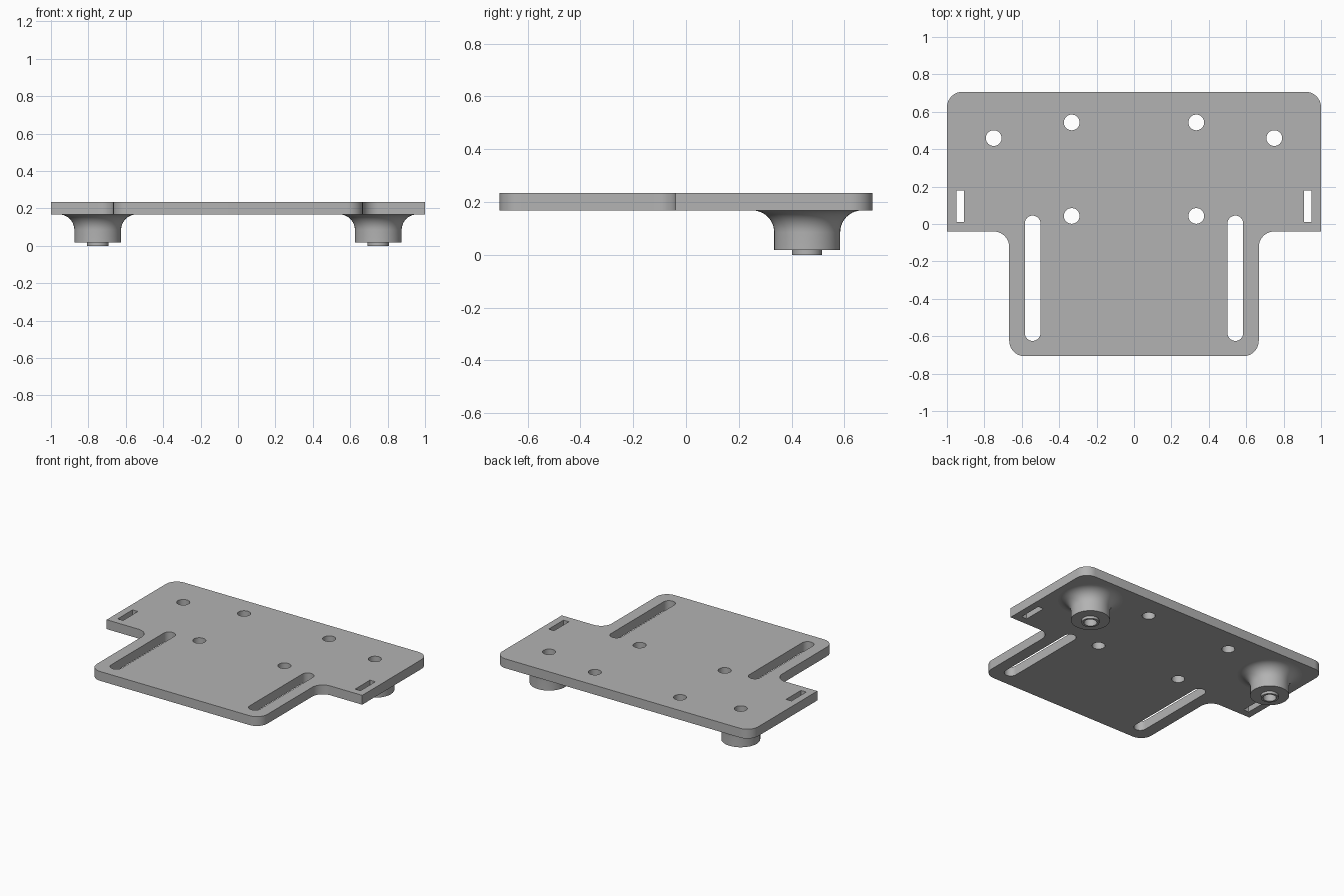
import bpy, bmesh, math
from mathutils import Vector

cube = bpy.data.objects.get("Cube")
if cube:
    bpy.data.objects.remove(cube, do_unlink=True)

PLATE_LOW, PLATE_TOP = 0.168, 0.234
HOLE_R, CORNER_R = 0.042, 0.083
BOSS_X, BOSS_Y = 0.75, 0.459

grey = bpy.data.materials.new("plain grey")
grey.use_nodes = True
colour = (0.45, 0.45, 0.45, 1)
grey.diffuse_color = colour
grey.node_tree.nodes["Principled BSDF"].inputs["Base Color"].default_value = colour


def rounded(corners, steps=10):
    """Outline of a right-angled polygon given as (x, y, radius) corners."""
    points = []
    for i, (x, y, r) in enumerate(corners):
        p = Vector((x, y))
        a = (Vector(corners[i - 1][:2]) - p).normalized() * r
        b = (Vector(corners[(i + 1) % len(corners)][:2]) - p).normalized() * r
        for k in range(steps + 1):
            t = math.pi / 2 * k / steps
            q = p + a + b - b * math.cos(t) - a * math.sin(t)
            if all((q - o).length > 1e-4 for o in points[-1:] + points[:1]):
                points.append(q)
    return points


def box(x, y, half_x, half_y, r=0):
    return rounded([(x + sx * half_x, y + sy * half_y, r)
                    for sx, sy in ((-1, -1), (1, -1), (1, 1), (-1, 1))])


def finish(obj):
    obj.data.materials.clear()
    obj.data.materials.append(grey)
    bpy.ops.object.select_all(action='DESELECT')
    obj.select_set(True)
    bpy.context.view_layer.objects.active = obj
    bpy.ops.object.shade_smooth_by_angle(angle=math.radians(30))


# Plate outline: wide rear with square shoulders, narrower front tab
half = [(0.667, -0.707, CORNER_R), (0.667, -0.04, CORNER_R),
        (1, -0.04, 0), (1, 0.707, CORNER_R)]
loops = [rounded(half + [(-x, y, r) for x, y, r in reversed(half)])]

# Mirrored openings: round holes, long slots, small strap slots
for side in (-1, 1):
    for x, y in ((0.333, 0.043), (0.333, 0.543), (BOSS_X, BOSS_Y)):
        loops.append(box(side * x, y, HOLE_R, HOLE_R, HOLE_R))
    loops.append(box(side * 0.542, -0.29, HOLE_R, 0.335, HOLE_R))
    loops.append(box(side * 0.929, 0.095, 0.021, 0.083))

curve = bpy.data.curves.new("plate", 'CURVE')
curve.dimensions = '2D'
curve.fill_mode = 'BOTH'
curve.extrude = (PLATE_TOP - PLATE_LOW) / 2
for loop in loops:
    spline = curve.splines.new('POLY')
    spline.points.add(len(loop) - 1)
    for point, co in zip(spline.points, loop):
        point.co = (co.x, co.y, 0, 1)
    spline.use_cyclic_u = True
plate = bpy.data.objects.new("plate", curve)
plate.location.z = (PLATE_LOW + PLATE_TOP) / 2
bpy.context.collection.objects.link(plate)
bpy.ops.object.select_all(action='DESELECT')
plate.select_set(True)
bpy.context.view_layer.objects.active = plate
bpy.ops.object.convert(target='MESH')
bm = bmesh.new()
bm.from_mesh(plate.data)
bmesh.ops.remove_doubles(bm, verts=bm.verts, dist=1e-5)
bmesh.ops.recalc_face_normals(bm, faces=bm.faces)
bm.to_mesh(plate.data)
bm.free()
finish(plate)

# Hollow bosses under the plate: collar, cylinder and flared root
BOSS_R = 0.125
profile = [(HOLE_R, PLATE_LOW), (HOLE_R, 0), (0.057, 0), (0.057, 0.018), (BOSS_R, 0.018)]
for k in range(11):
    t = math.pi / 2 * k / 10
    profile.append((BOSS_R + CORNER_R * (1 - math.cos(t)),
                    PLATE_LOW - CORNER_R * (1 - math.sin(t))))

for name, side in (("right_boss", -1), ("left_boss", 1)):
    bm = bmesh.new()
    verts = [bm.verts.new((r, 0, z)) for r, z in profile]
    edges = [bm.edges.new(pair) for pair in zip(verts, verts[1:])]
    bmesh.ops.spin(bm, geom=verts + edges, cent=(0, 0, 0), axis=(0, 0, 1),
                   angle=math.tau, steps=40)
    bmesh.ops.remove_doubles(bm, verts=bm.verts, dist=1e-5)
    bmesh.ops.recalc_face_normals(bm, faces=bm.faces)
    # Make the downward collar faces point down
    bm.faces.ensure_lookup_table()
    low = min(bm.faces, key=lambda f: f.calc_center_median().z)
    if low.normal.z > 0:
        bmesh.ops.reverse_faces(bm, faces=bm.faces)
    mesh = bpy.data.meshes.new(name)
    bm.to_mesh(mesh)
    bm.free()
    boss = bpy.data.objects.new(name, mesh)
    boss.location = (side * BOSS_X, BOSS_Y, 0)
    bpy.context.collection.objects.link(boss)
    finish(boss)
